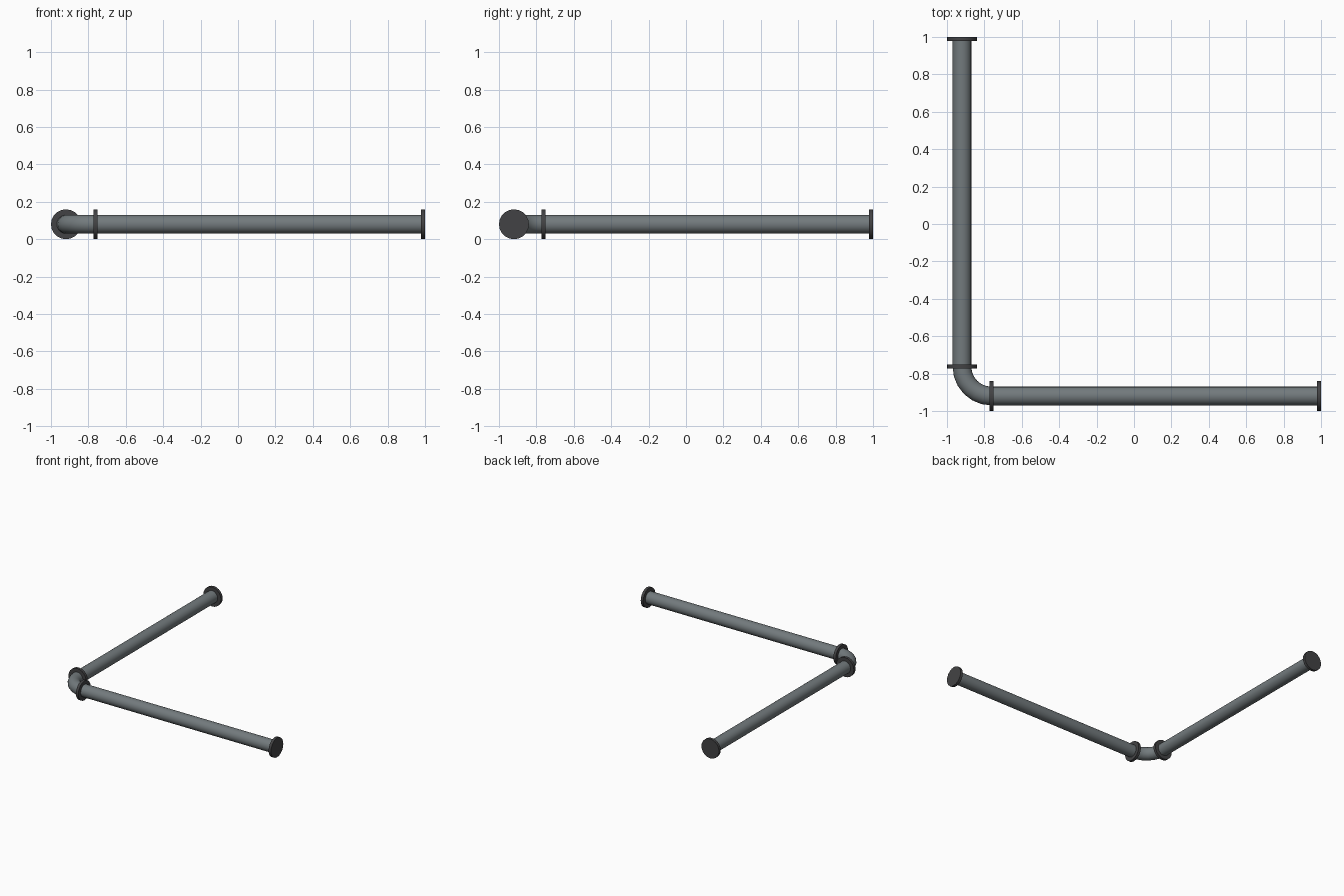
import bpy
import math
from mathutils import Matrix, Vector

cube = bpy.data.objects.get("Cube")
if cube:
    bpy.data.objects.remove(cube, do_unlink=True)

AXIS = -0.92      # pipe centreline offset in x and y
Z = 0.08          # pipe centreline height
PIPE_R, FLANGE_R, FLANGE_T = 0.05, 0.08, 0.022
JOINT, END = -0.762, 0.989   # flange centres along each run


def make_material(name, color):
    mat = bpy.data.materials.new(name)
    mat.use_nodes = True
    mat.diffuse_color = color
    bsdf = next(n for n in mat.node_tree.nodes if n.type == 'BSDF_PRINCIPLED')
    bsdf.inputs["Base Color"].default_value = color
    return mat


steel = make_material("grey steel", (0.17, 0.195, 0.205, 1))
iron = make_material("dark iron", (0.055, 0.055, 0.058, 1))


def finish(obj, name, mat):
    obj.name = name
    obj.data.materials.append(mat)
    bpy.ops.object.shade_smooth_by_angle(angle=math.radians(35))


def rod(name, along_x, start, end, radius, sides, mat):
    """Cylinder on the centreline of one run, between two stations."""
    mid = (start + end) / 2
    loc = (mid, AXIS, Z) if along_x else (AXIS, mid, Z)
    rot = (0, math.pi / 2, 0) if along_x else (math.pi / 2, 0, 0)
    bpy.ops.mesh.primitive_cylinder_add(vertices=sides, radius=radius,
                                        depth=end - start, location=loc, rotation=rot)
    finish(bpy.context.object, name, mat)


# Two straight runs, each with a flange at both ends
for side, along_x in (("front", True), ("side", False)):
    rod(side + "_pipe", along_x, JOINT, END, PIPE_R, 24, steel)
    for tag, s in (("joint", JOINT), ("end", END)):
        rod(f"{side}_{tag}_flange", along_x, s - FLANGE_T / 2, s + FLANGE_T / 2,
            FLANGE_R, 20, iron)

# Quarter-turn elbow: rings swept around the inside corner
SIDES, STEPS = 24, 6
bend = JOINT - AXIS
verts, faces = [], []
for i in range(STEPS + 1):
    turn = Matrix.Rotation(math.pi + i * math.pi / 2 / STEPS, 3, 'Z')
    for j in range(SIDES):
        a = 2 * math.pi * j / SIDES
        ring = Vector((bend + PIPE_R * math.cos(a), 0, PIPE_R * math.sin(a)))
        verts.append(turn @ ring + Vector((JOINT, JOINT, Z)))
for i in range(STEPS):
    for j in range(SIDES):
        k = (j + 1) % SIDES
        a, b = i * SIDES, (i + 1) * SIDES
        faces.append((a + j, b + j, b + k, a + k))
mesh = bpy.data.meshes.new("elbow")
mesh.from_pydata(verts, [], faces)
elbow = bpy.data.objects.new("elbow", mesh)
bpy.context.collection.objects.link(elbow)
bpy.ops.object.select_all(action='DESELECT')
elbow.select_set(True)
bpy.context.view_layer.objects.active = elbow
finish(elbow, "elbow", steel)
